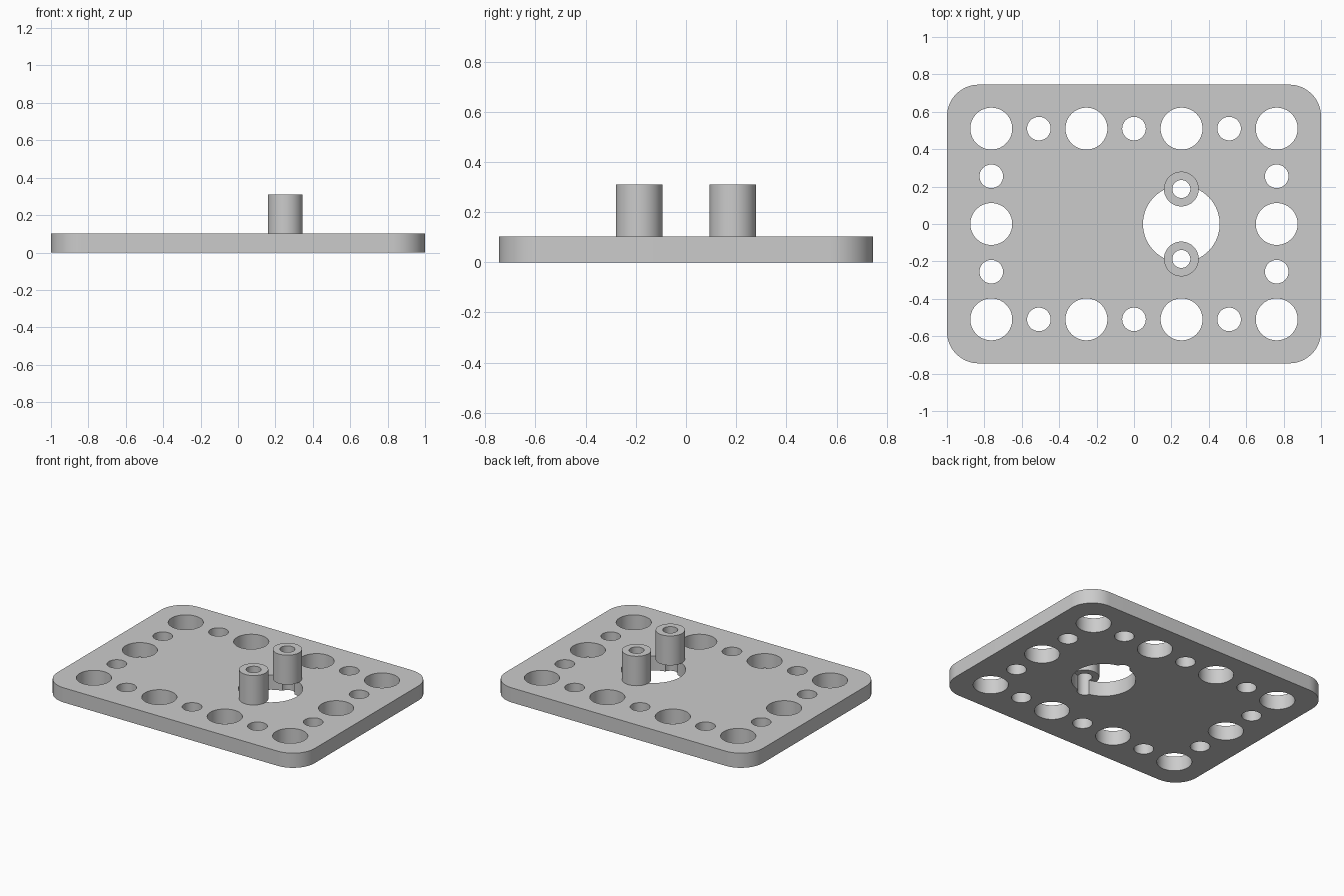
import bpy
import bmesh
from math import radians, cos, sin, tau
from mathutils import Matrix, Vector

cube = bpy.data.objects.get("Cube")
if cube:
    bpy.data.objects.remove(cube, do_unlink=True)

THICK, TOP = 0.103, 0.31
HALF_X, HALF_Y, CORNER = 1.0, 0.745, 0.17
POST_X, POST_Y, POST_R, BORE_R = 0.253, 0.187, 0.093, 0.048
ROW_X, ROW_Y = 0.763, 0.51
SEG = 64

grey = bpy.data.materials.new("plain grey")
grey.use_nodes = True
colour = (0.6, 0.6, 0.6, 1)
grey.diffuse_color = colour
grey.node_tree.nodes["Principled BSDF"].inputs["Base Color"].default_value = colour


def make_object(name, bm):
    bmesh.ops.recalc_face_normals(bm, faces=bm.faces)
    mesh = bpy.data.meshes.new(name)
    bm.to_mesh(mesh)
    bm.free()
    mesh.materials.append(grey)
    obj = bpy.data.objects.new(name, mesh)
    bpy.context.collection.objects.link(obj)
    return obj


def activate(obj):
    bpy.ops.object.select_all(action='DESELECT')
    obj.select_set(True)
    bpy.context.view_layer.objects.active = obj


def smooth(obj):
    activate(obj)
    bpy.ops.object.shade_smooth_by_angle(angle=radians(30))


def ring(bm, radius, z):
    return [bm.verts.new((radius * cos(tau * i / SEG), radius * sin(tau * i / SEG), z))
            for i in range(SEG)]


# Rounded plate blank
bm = bmesh.new()
bmesh.ops.create_cube(bm, size=1, matrix=Matrix.LocRotScale(
    Vector((0, 0, THICK / 2)), None, Vector((2 * HALF_X, 2 * HALF_Y, THICK))))
upright = [e for e in bm.edges if abs(e.verts[0].co.z - e.verts[1].co.z) > 0.01]
bmesh.ops.bevel(bm, geom=upright, offset=CORNER, segments=16, profile=0.5, affect='EDGES')
plate = make_object("base_plate", bm)

# Hole layout: large and small holes alternate around the border
holes = [(POST_X, 0, 0.205)]
holes += [(POST_X, s * POST_Y, BORE_R) for s in (-1, 1)]
for s in (-1, 1):
    for i in range(-3, 4):
        holes.append((i * ROW_X / 3, s * ROW_Y, 0.112 if i % 2 else 0.063))
    for i in (-1, 0, 1):
        holes.append((s * ROW_X, i * ROW_Y / 2, 0.063 if i else 0.112))

# Drill the plate
bm = bmesh.new()
for x, y, r in holes:
    bmesh.ops.create_cone(bm, cap_ends=True, segments=SEG, radius1=r, radius2=r, depth=1,
                          matrix=Matrix.Translation((x, y, 0)))
cutter = make_object("hole_cutter", bm)
cutter.hide_render = True
drill = plate.modifiers.new("drill", 'BOOLEAN')
drill.operation = 'DIFFERENCE'
drill.solver = 'EXACT'
drill.use_self = True
drill.object = cutter
activate(plate)
bpy.ops.object.modifier_apply(modifier=drill.name)
bpy.data.objects.remove(cutter, do_unlink=True)
smooth(plate)

# Hollow posts standing on the plate, overhanging the large opening
for name, side in (("front_post", -1), ("back_post", 1)):
    bm = bmesh.new()
    loops = [ring(bm, r, z) for r, z in ((POST_R, THICK), (POST_R, TOP),
                                         (BORE_R, TOP), (BORE_R, THICK))]
    for a, b in zip(loops, loops[1:] + loops[:1]):
        for i in range(SEG):
            j = (i + 1) % SEG
            bm.faces.new((a[i], a[j], b[j], b[i]))
    post = make_object(name, bm)
    post.location = (POST_X, side * POST_Y, 0)
    smooth(post)
